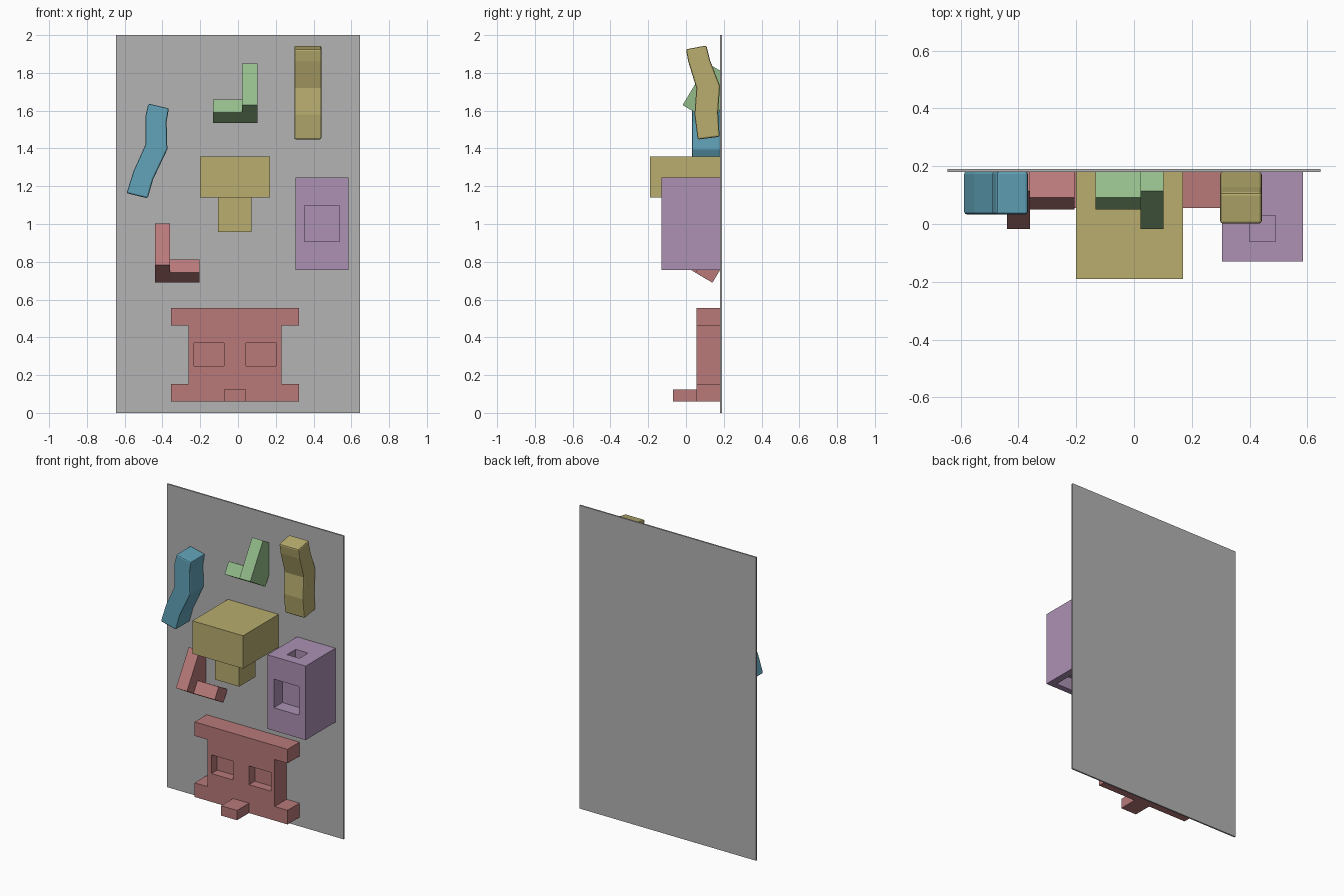
import bpy, bmesh
from mathutils import Vector

if "Cube" in bpy.data.objects:
    bpy.data.objects.remove(bpy.data.objects["Cube"])

BACK = 0.182   # rear of every part, just inside the board


def material(name, r, g, b):
    lin = [(c / 255 / 12.92 if c < 10 else ((c / 255 + 0.055) / 1.055) ** 2.4) for c in (r, g, b)]
    m = bpy.data.materials.new(name)
    m.diffuse_color = (*lin, 1)
    m.use_nodes = True
    m.node_tree.nodes["Principled BSDF"].inputs["Base Color"].default_value = m.diffuse_color
    return m


GREY = material("board grey", 180, 180, 180)
YELLOW = material("mustard yellow", 184, 173, 111)
RED = material("dusty red", 184, 121, 121)
PURPLE = material("soft purple", 172, 145, 180)
GREEN = material("leaf green", 148, 188, 138)
BLUE = material("sea blue", 98, 164, 186)


def prism(name, points, a, b, mat, axis, bevel=0):
    """Extrude 2D points: axis 'x' takes (y, z) points, axis 'y' takes (x, z) points."""
    bm = bmesh.new()

    def place(p, t):
        return Vector((t, p[0], p[1])) if axis == 'x' else Vector((p[0], t, p[1]))
    lo = [bm.verts.new(place(p, a)) for p in points]
    hi = [bm.verts.new(place(p, b)) for p in points]
    bm.faces.new(lo)
    bm.faces.new(hi[::-1])
    n = len(points)
    for i in range(n):
        j = (i + 1) % n
        bm.faces.new((lo[i], hi[i], hi[j], lo[j]))
    bmesh.ops.recalc_face_normals(bm, faces=bm.faces)
    me = bpy.data.meshes.new(name)
    bm.to_mesh(me)
    bm.free()
    ob = bpy.data.objects.new(name, me)
    bpy.context.collection.objects.link(ob)
    if mat:
        me.materials.append(mat)
    if bevel:
        mod = ob.modifiers.new("soft edges", 'BEVEL')
        mod.width = bevel
        mod.segments = 2
        mod.angle_limit = 0.8
    return ob


def box(name, x, y, z, mat):
    pts = [(x[0], z[0]), (x[1], z[0]), (x[1], z[1]), (x[0], z[1])]
    return prism(name, pts, y[0], y[1], mat, 'y')


def cut(ob, *ranges):
    """Sink a rectangular pocket into an object."""
    cutter = box("cutter", *ranges, None)
    mod = ob.modifiers.new("pocket", 'BOOLEAN')
    mod.operation = 'DIFFERENCE'
    mod.solver = 'EXACT'
    mod.object = cutter
    bpy.context.view_layer.objects.active = ob
    bpy.ops.object.modifier_apply(modifier=mod.name)
    bpy.data.objects.remove(cutter)


# Backing board
box("board", (-0.645, 0.645), (0.18, 0.19), (0, 2), GREY)

# Mushroom-shaped block
box("head_cap", (-0.20, 0.17), (-0.19, BACK), (1.14, 1.357), YELLOW)
box("head_neck", (-0.105, 0.072), (-0.09, 0.08), (0.957, 1.145), YELLOW)

# Purple case with pockets in front, top and underside
case = box("case", (0.305, 0.585), (-0.13, BACK), (0.757, 1.245), PURPLE)
cut(case, (0.352, 0.537), (-0.2, -0.04), (0.908, 1.097))
cut(case, (0.40, 0.49), (-0.06, 0.03), (1.155, 1.3))
cut(case, (0.352, 0.537), (-0.09, 0.14), (0.7, 0.84))

# Torso plate: I-shaped outline, two square pockets and a lower ledge
cx = -0.016
half = [(0.339, 0.06), (0.339, 0.153), (0.245, 0.153),
        (0.245, 0.463), (0.339, 0.463), (0.339, 0.555)]
outline = [(cx + x, z) for x, z in half] + [(cx - x, z) for x, z in reversed(half)]
torso = prism("torso", outline, 0.055, BACK, RED, 'y')
for s in (-1, 1):
    xs = sorted((cx + s * 0.058, cx + s * 0.217))
    cut(torso, xs, (0, 0.115), (0.247, 0.37))
box("torso_ledge", (-0.074, 0.042), (-0.07, 0.06), (0.06, 0.125), RED)

# L-shaped feet, leaning back into the board
long_arm = [(-0.018, 1.63), (0.115, 1.85), (BACK, 1.811), (BACK, 1.608), (0.14, 1.536)]
short_arm = [(0.05, 1.59), (0.092, 1.66), (BACK, 1.61), (BACK, 1.606), (0.14, 1.536)]
for name, x0, side, dz, mat in (("right_foot", 0.022, 1, 0, GREEN),
                                ("left_foot", -0.36, -1, -0.847, RED)):
    for part, pts, w in (("leg", long_arm, side * 0.08), ("toe", short_arm, -side * 0.155)):
        prism(f"{name}_{part}", [(y, z + dz) for y, z in pts], x0, x0 + w, mat, 'x')

# Bent arms
prism("right_arm", [(0.0, 1.925), (0.012, 1.86), (0.055, 1.72), (0.045, 1.58), (0.062, 1.447),
                    (0.178, 1.462), (0.17, 1.59), (0.18, 1.73), (0.128, 1.865), (0.108, 1.945)],
      0.298, 0.442, YELLOW, 'x', 0.009)
prism("left_arm", [(-0.475, 1.637), (-0.49, 1.57), (-0.49, 1.42), (-0.553, 1.28), (-0.59, 1.163),
                   (-0.478, 1.136), (-0.45, 1.235), (-0.374, 1.395), (-0.378, 1.54), (-0.366, 1.612)],
      0.033, BACK, BLUE, 'y', 0.009)
